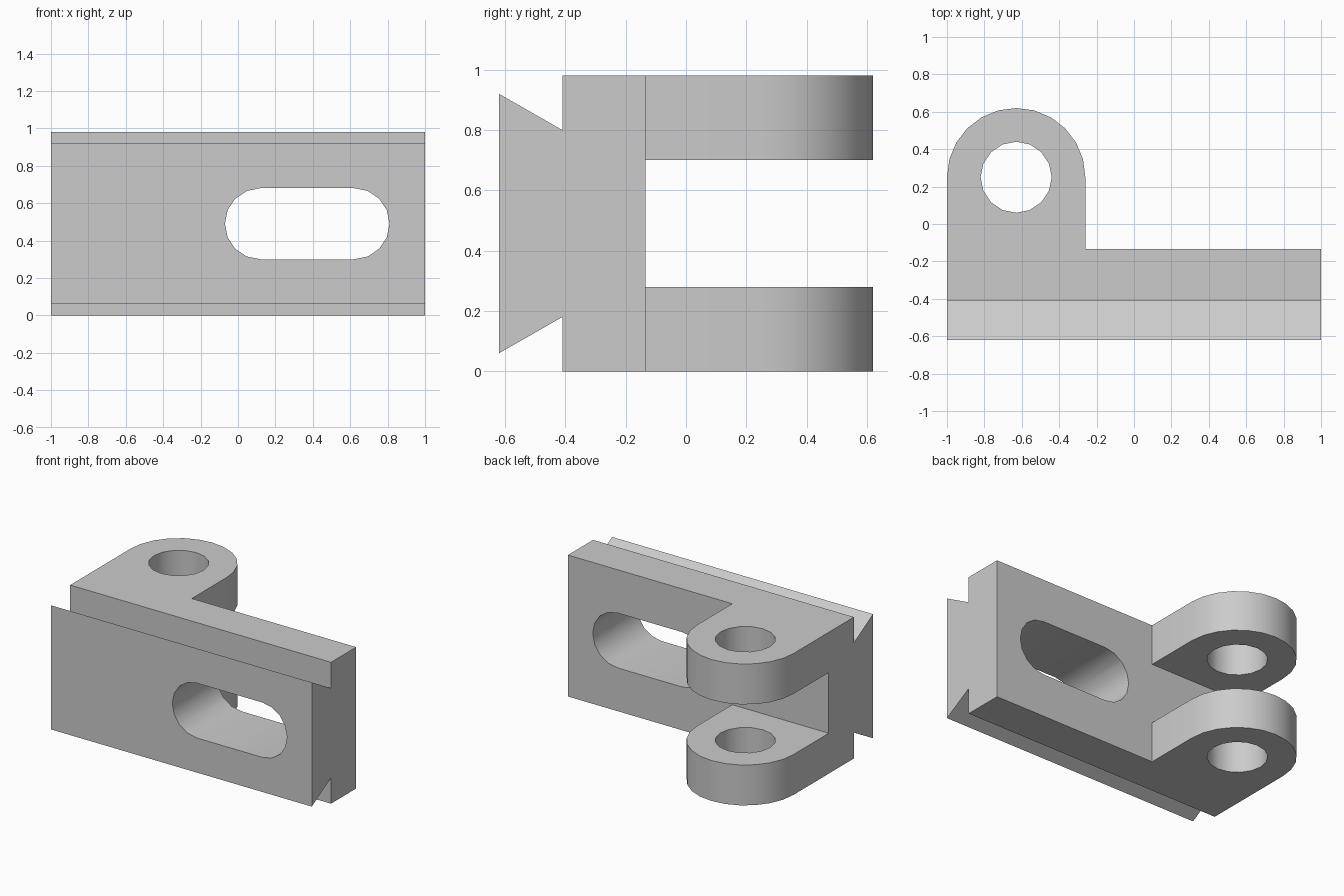
import bpy, bmesh
from math import pi, cos, sin, radians
from mathutils import Vector

if "Cube" in bpy.data.objects:
    bpy.data.objects.remove(bpy.data.objects["Cube"])

grey = bpy.data.materials.new("plain grey")
grey.use_nodes = True
grey.diffuse_color = (0.6, 0.6, 0.6, 1)
grey.node_tree.nodes["Principled BSDF"].inputs["Base Color"].default_value = (0.6, 0.6, 0.6, 1)

HEIGHT = 0.98
MID = HEIGHT / 2
FRONT, PLATE_FRONT, PLATE_BACK = -0.62, -0.41, -0.135
LUG_X, LUG_Y, LUG_R = -0.63, 0.25, 0.37
HOLE_R = 0.19


def arc(cx, cy, r, start, end, steps):
    return [(cx + r * cos(start + (end - start) * i / steps),
             cy + r * sin(start + (end - start) * i / steps)) for i in range(steps + 1)]


def prism(name, points, place, sweep):
    """Extrude a 2D outline, placed in space by a function, along a vector."""
    bm = bmesh.new()
    face = bm.faces.new([bm.verts.new(place(a, b)) for a, b in points])
    new = bmesh.ops.extrude_face_region(bm, geom=[face])["geom"]
    bmesh.ops.translate(bm, vec=Vector(sweep),
                        verts=[v for v in new if isinstance(v, bmesh.types.BMVert)])
    bmesh.ops.recalc_face_normals(bm, faces=bm.faces)
    mesh = bpy.data.meshes.new(name)
    bm.to_mesh(mesh)
    bm.free()
    mesh.materials.append(grey)
    ob = bpy.data.objects.new(name, mesh)
    bpy.context.collection.objects.link(ob)
    return ob


# Solid blank: plate with a rounded lug, seen in plan
plan = [(-1, FRONT), (1, FRONT), (1, PLATE_BACK), (LUG_X + LUG_R, PLATE_BACK)]
plan += arc(LUG_X, LUG_Y, LUG_R, 0, pi, 12)
bracket = prism("clevis_bracket", plan, lambda x, y: (x, y, 0), (0, 0, HEIGHT))

# Dovetail undercuts above and below the front rail
notch = [(FRONT, 0.43), (PLATE_FRONT, 0.31), (PLATE_FRONT, 0.6), (-0.7, 0.6), (-0.7, 0.4757)]
cutters = [prism("dovetail_cutter", notch, lambda y, h, s=s: (-1.1, y, MID + s * h), (2.2, 0, 0))
           for s in (1, -1)]

# Gap between the two lugs
gap = [(-1.1, PLATE_BACK), (0, PLATE_BACK), (0, 0.8), (-1.1, 0.8)]
cutters.append(prism("gap_cutter", gap, lambda x, y: (x, y, 0.28), (0, 0, 0.42)))

# Pin hole through both lugs
pin = arc(LUG_X, LUG_Y, HOLE_R, 0, 2 * pi, 16)[:-1]
cutters.append(prism("pin_cutter", pin, lambda x, y: (x, y, -0.1), (0, 0, 1.2)))

# Long slot through the plate
slot = arc(0.62, MID, HOLE_R, -pi / 2, pi / 2, 8) + arc(0.12, MID, HOLE_R, pi / 2, 3 * pi / 2, 8)
cutters.append(prism("slot_cutter", slot, lambda x, z: (x, -0.8, z), (0, 0.8, 0)))

# Cut everything and bake the result
for cutter in cutters:
    cutter.hide_render = True
    mod = bracket.modifiers.new(cutter.name, 'BOOLEAN')
    mod.operation, mod.solver, mod.object = 'DIFFERENCE', 'EXACT', cutter
bpy.context.view_layer.update()
graph = bpy.context.evaluated_depsgraph_get()
cut_mesh = bpy.data.meshes.new_from_object(bracket.evaluated_get(graph))
bracket.modifiers.clear()
bracket.data = cut_mesh
for cutter in cutters:
    bpy.data.objects.remove(cutter)

# Smooth the round walls, keep the edges sharp
bpy.ops.object.select_all(action='DESELECT')
bracket.select_set(True)
bpy.context.view_layer.objects.active = bracket
bpy.ops.object.shade_smooth_by_angle(angle=radians(30))
